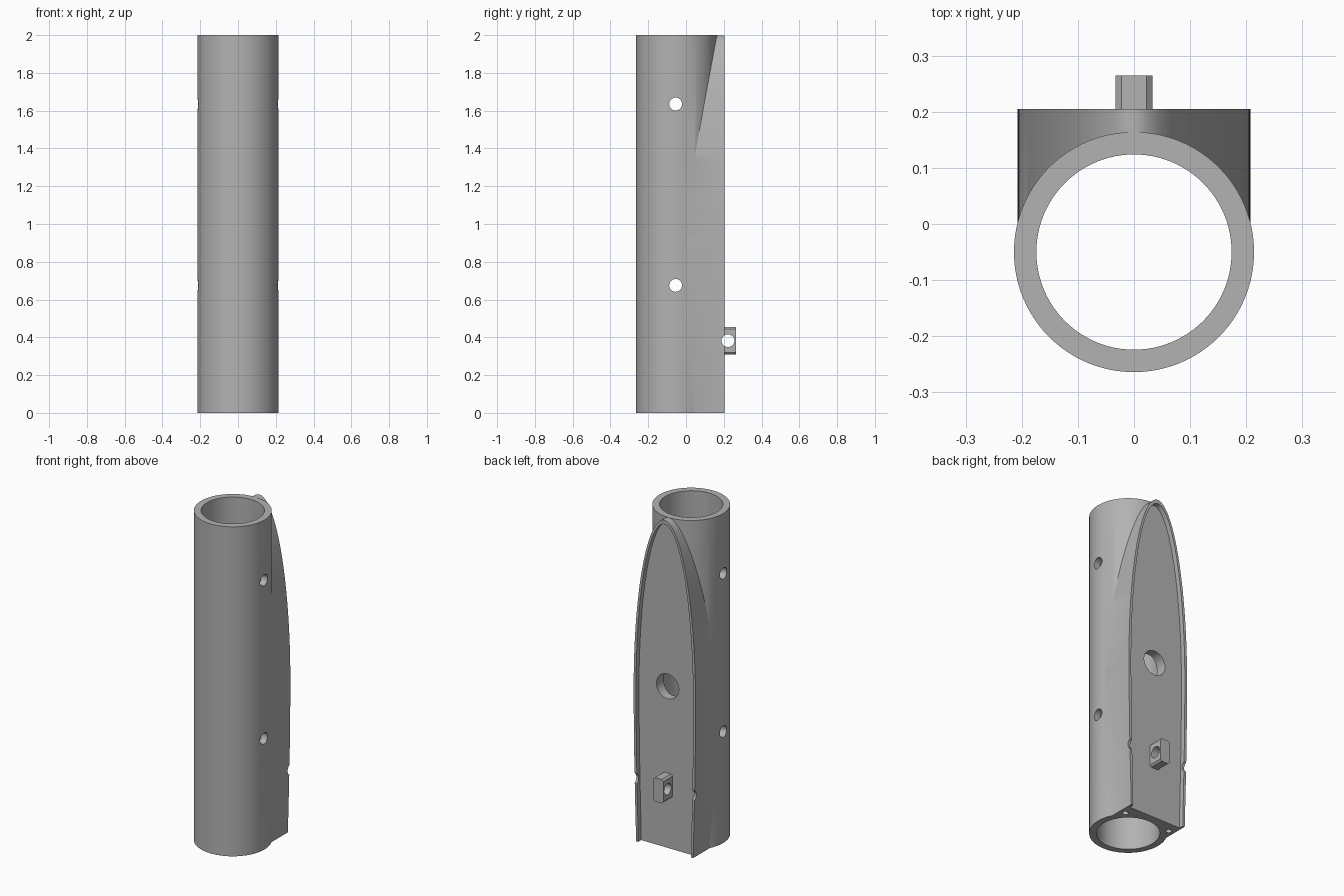
import bpy, bmesh, math
from mathutils import Matrix, Vector

if "Cube" in bpy.data.objects:
    bpy.data.objects.remove(bpy.data.objects["Cube"])

TUBE_Y, R_OUT, R_IN = -0.05, 0.214, 0.174
grey = bpy.data.materials.new("grey_plastic")
grey.diffuse_color = (0.45, 0.45, 0.45, 1)
grey.use_nodes = True
grey.node_tree.nodes["Principled BSDF"].inputs["Base Color"].default_value = grey.diffuse_color


def finish(name, bm):
    bmesh.ops.recalc_face_normals(bm, faces=bm.faces)
    me = bpy.data.meshes.new(name)
    bm.to_mesh(me)
    bm.free()
    me.materials.append(grey)
    ob = bpy.data.objects.new(name, me)
    bpy.context.collection.objects.link(ob)
    return ob


def cylinder(name, r, length, centre, axis="Z", seg=32):
    rot = {"X": Matrix.Rotation(math.pi / 2, 4, "Y"),
           "Y": Matrix.Rotation(math.pi / 2, 4, "X"),
           "Z": Matrix()}[axis]
    bm = bmesh.new()
    bmesh.ops.create_cone(bm, cap_ends=True, segments=seg, radius1=r, radius2=r,
                          depth=length, matrix=Matrix.Translation(centre) @ rot)
    return finish(name, bm)


def extrude_y(name, outline, y0, y1):
    """Extrude an (x, z) outline from y0 to y1."""
    bm = bmesh.new()
    face = bm.faces.new([bm.verts.new((x, y0, z)) for x, z in outline])
    out = bmesh.ops.extrude_face_region(bm, geom=[face])
    verts = [v for v in out["geom"] if isinstance(v, bmesh.types.BMVert)]
    bmesh.ops.translate(bm, verts=verts, vec=Vector((0, y1 - y0, 0)))
    return finish(name, bm)


def arch(half, top, bottom, mid=0.93, steps=40):
    """Pointed elliptical arch, slightly narrower at the open bottom."""
    foot = half * 0.92
    right = [(foot, bottom)]
    right += [(foot + (half - foot) * math.sin(i / 8 * math.pi / 2), mid * i / 8)
              for i in range(1, 8)]
    right += [(half * math.cos(a), mid + (top - mid) * math.sin(a))
              for a in (i / steps * math.pi / 2 for i in range(steps))]
    return right + [(0, top)] + [(-x, z) for x, z in reversed(right)]


def boolean(ob, other, op):
    m = ob.modifiers.new(op.lower(), "BOOLEAN")
    m.operation, m.object, m.solver = op, other, "EXACT"
    bpy.context.view_layer.objects.active = ob
    bpy.ops.object.modifier_apply(modifier=m.name)
    bpy.data.objects.remove(other, do_unlink=True)


# Tube with arched mounting pad on the back
body = cylinder("tube_body", R_OUT, 2, (0, TUBE_Y, 1), seg=96)
boolean(body, extrude_y("pad", arch(0.208, 1.999, 0), 0.0, 0.205), "UNION")

# Recessed panel leaving a thin rim, open at the bottom
boolean(body, extrude_y("recess", arch(0.192, 1.975, -0.05), 0.176, 0.3), "DIFFERENCE")

# Lug with chamfered corners standing on the panel
w, c, z0, z1 = 0.033, 0.011, 0.31, 0.455
lug = [(w, z0 + c), (w, z1 - c), (w - c, z1), (c - w, z1),
       (-w, z1 - c), (-w, z0 + c), (c - w, z0), (w - c, z0)]
boolean(body, extrude_y("lug", lug, 0.17, 0.265), "UNION")

# Bore, cross pin holes, lug hole (also notches the rim) and panel hole
holes = [("bore", R_IN, 3, (0, TUBE_Y, 1), "Z", 96),
         ("upper_pin_hole", 0.034, 1, (0, -0.055, 1.635), "X", 32),
         ("lower_pin_hole", 0.034, 1, (0, -0.055, 0.675), "X", 32),
         ("lug_hole", 0.034, 1, (0, 0.222, 0.382), "X", 32),
         ("panel_hole", 0.075, 0.3, (0, 0.2, 0.98), "Y", 48)]
# Small blind holes in the bottom corners of the pad
holes += [("corner_hole", 0.017, 0.3, (s * 0.155, 0.11, 0), "Z", 24) for s in (-1, 1)]
for args in holes:
    boolean(body, cylinder(*args), "DIFFERENCE")

bpy.ops.object.select_all(action="DESELECT")
body.select_set(True)
bpy.context.view_layer.objects.active = body
bpy.ops.object.shade_smooth_by_angle(angle=math.radians(25))
